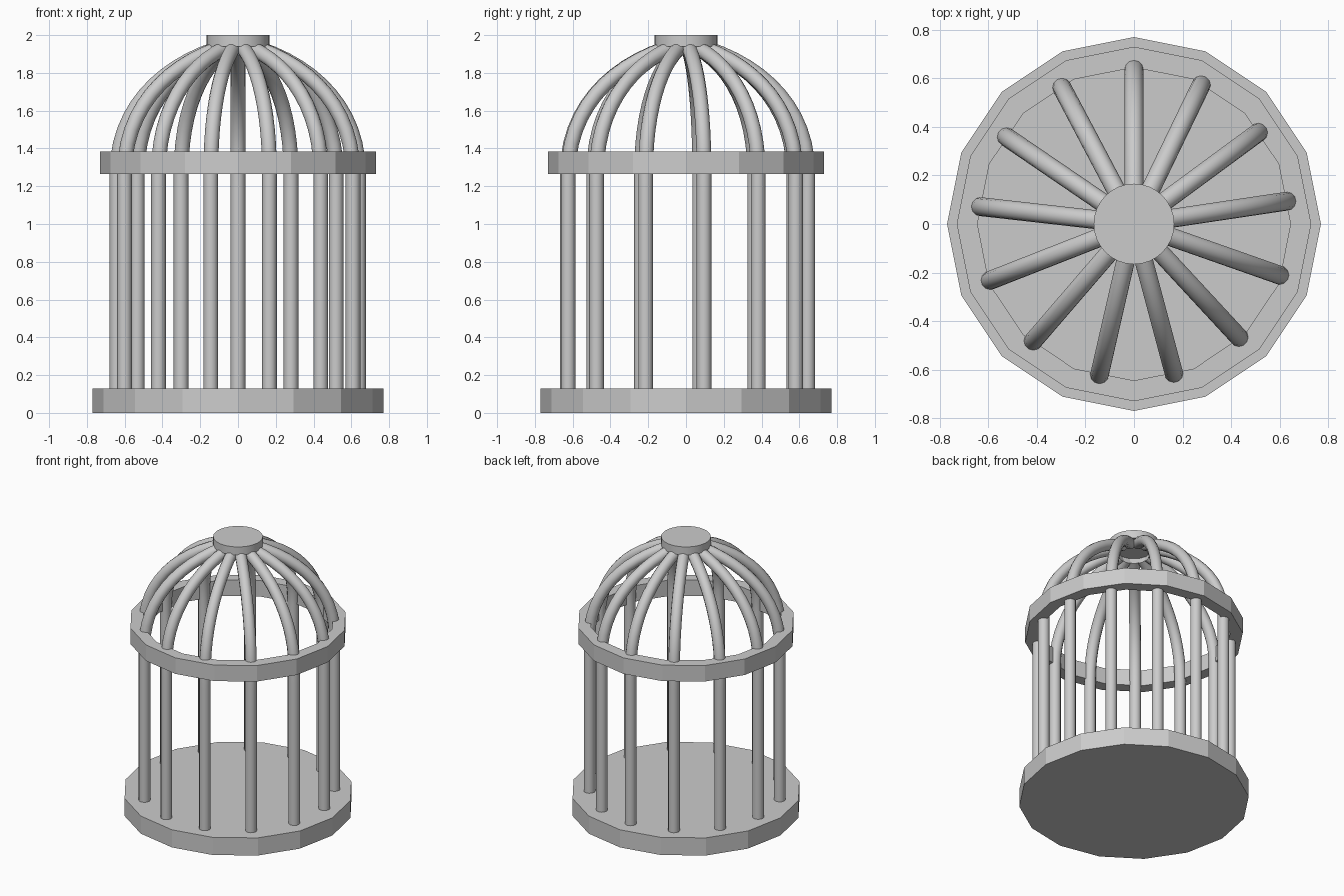
import bpy, bmesh
from math import sin, cos, radians, pi

if "Cube" in bpy.data.objects:
    bpy.data.objects.remove(bpy.data.objects["Cube"])

SIDES = 16
BARS, STEP = 13, 27.85      # slightly uneven spacing, closing at the back
BAR_R = 0.039


def disc(name, radius, z0, z1, sides):
    bpy.ops.mesh.primitive_cylinder_add(vertices=sides, radius=radius, depth=z1 - z0,
                                        location=(0, 0, (z0 + z1) / 2))
    ob = bpy.context.object
    ob.name = name
    return ob


def hoop(name, r_in, r_out, z0, z1, sides):
    bm = bmesh.new()
    profile = [(r_in, z0), (r_out, z0), (r_out, z1), (r_in, z1)]
    rows = []
    for i in range(sides):
        a = 2 * pi * i / sides
        rows.append([bm.verts.new((r * cos(a), r * sin(a), z)) for r, z in profile])
    for i in range(sides):
        p, q = rows[i], rows[(i + 1) % sides]
        for j in range(4):
            k = (j + 1) % 4
            bm.faces.new((p[j], q[j], q[k], p[k]))
    bmesh.ops.recalc_face_normals(bm, faces=bm.faces)
    me = bpy.data.meshes.new(name)
    bm.to_mesh(me)
    bm.free()
    ob = bpy.data.objects.new(name, me)
    bpy.context.collection.objects.link(ob)
    return ob


def bar(name, degrees):
    a = radians(degrees)

    def at(r, z):
        return (r * cos(a), r * sin(a), z)

    cu = bpy.data.curves.new(name, 'CURVE')
    cu.dimensions = '3D'
    cu.bevel_depth = BAR_R
    cu.bevel_resolution = 4
    cu.resolution_u = 12
    cu.use_fill_caps = True
    sp = cu.splines.new('BEZIER')
    sp.bezier_points.add(2)
    # (left handle, point, right handle) as radius, height
    path = [((0.645, 0.0), (0.645, 0.10), (0.645, 0.50)),
            ((0.645, 0.90), (0.645, 1.27), (0.645, 1.60)),
            ((0.42, 1.83), (0.11, 1.93), (0.06, 1.94))]
    for bp, (left, mid, right) in zip(sp.bezier_points, path):
        bp.handle_left_type = bp.handle_right_type = 'FREE'
        bp.co = at(*mid)
        bp.handle_left = at(*left)
        bp.handle_right = at(*right)
    ob = bpy.data.objects.new(name, cu)
    bpy.context.collection.objects.link(ob)
    # turn the swept curve into a mesh
    bpy.ops.object.select_all(action='DESELECT')
    ob.select_set(True)
    bpy.context.view_layer.objects.active = ob
    bpy.ops.object.convert(target='MESH')
    bpy.ops.object.shade_smooth_by_angle(angle=radians(40))


# Floor, band and top cap
disc("base", 0.77, 0.0, 0.13, SIDES)
hoop("band", 0.645, 0.73, 1.265, 1.383, SIDES)
cap = disc("top_cap", 0.166, 1.94, 2.0, 32)
bpy.ops.object.shade_smooth_by_angle(angle=radians(30))

# Upright bars bending into the dome
for i in range(BARS):
    bar(f"bar_{i + 1}", 90 + i * STEP)
